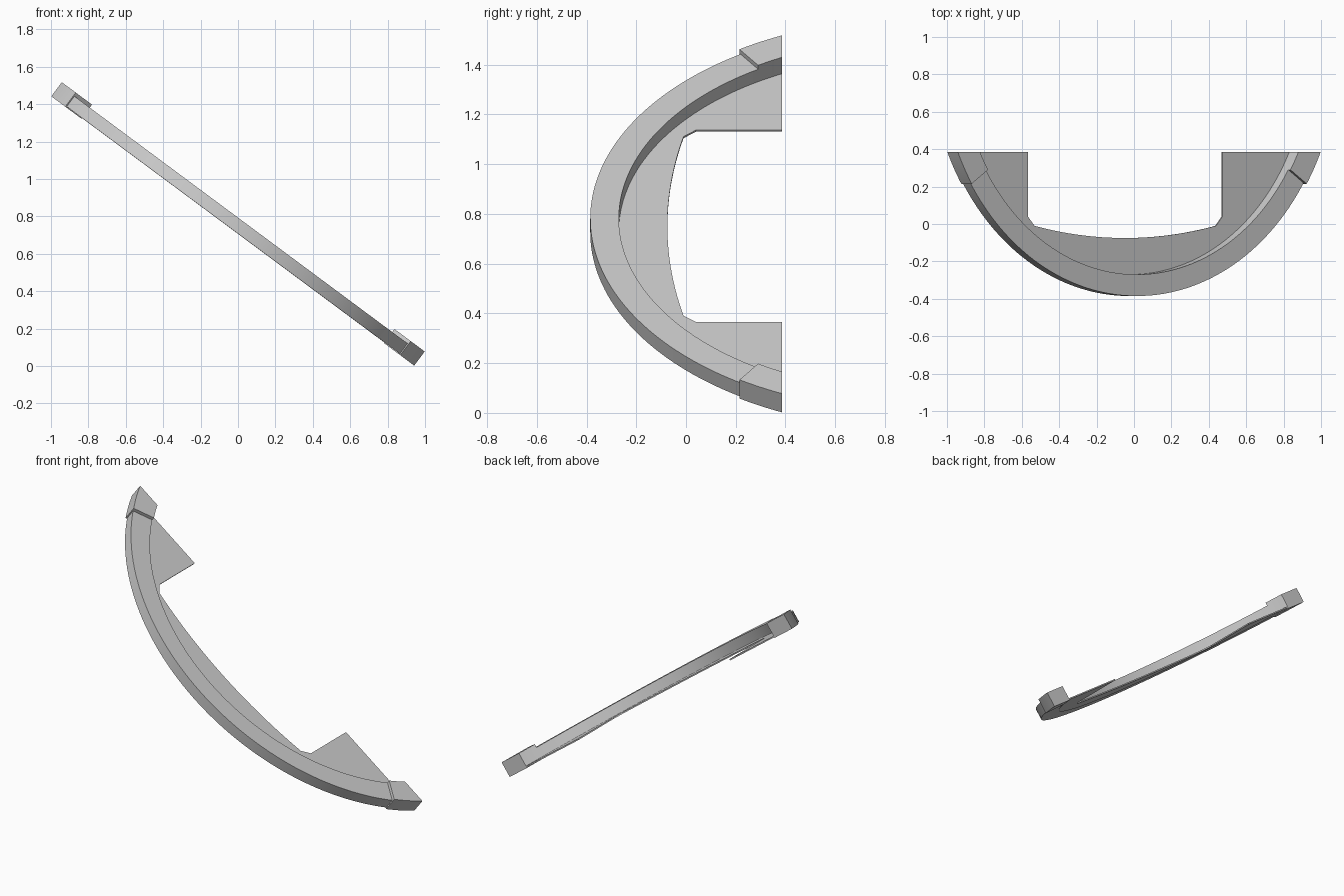
import bpy, bmesh, math
from mathutils import Matrix

if "Cube" in bpy.data.objects:
    bpy.data.objects.remove(bpy.data.objects["Cube"])

TILT = math.atan(0.742)
PLACE = Matrix.Translation((0, 0, 0.76)) @ Matrix.Rotation(TILT, 4, 'Y')
END = 0.385


def arc(r, cy, y0, y1, n):
    """Points on a circle centred at (0, cy), right-hand side, from height y0 to y1."""
    a, b = (math.acos((cy - y) / r) for y in (y0, y1))
    return [(r * math.sin(a + (b - a) * i / n), cy - r * math.cos(a + (b - a) * i / n))
            for i in range(n + 1)]


def full_arc(r, cy, y, n):
    """Symmetric arc from left to right, ending at height y."""
    half = arc(r, cy, cy - r, y, n)
    return [(-x, v) for x, v in reversed(half[1:])] + half


def slab(name, outline, low, high):
    """Extrude a flat outline and lay it in the tilted plane."""
    bm = bmesh.new()
    face = bm.faces.new([bm.verts.new((x, y, low)) for x, y in outline])
    top = bmesh.ops.extrude_face_region(bm, geom=[face])['geom']
    bmesh.ops.translate(bm, vec=(0, 0, high - low),
                        verts=[g for g in top if isinstance(g, bmesh.types.BMVert)])
    bmesh.ops.recalc_face_normals(bm, faces=bm.faces)
    mesh = bpy.data.meshes.new(name)
    bm.to_mesh(mesh)
    bm.free()
    ob = bpy.data.objects.new(name, mesh)
    ob.matrix_world = PLACE
    bpy.context.collection.objects.link(ob)
    bpy.ops.object.select_all(action='DESELECT')
    ob.select_set(True)
    bpy.context.view_layer.objects.active = ob
    bpy.ops.object.shade_smooth_by_angle(angle=math.radians(30))
    return ob


# curved rim, its ends buried in the end blocks
slab("rim", full_arc(1.32, 0.935, 0.32, 40) + full_arc(1.185, 0.915, 0.32, 40)[::-1],
     -0.042, 0.027)

# thin inner plate with an off-centre chamfered cutout and a shallow curved edge
mid, half, sag = -0.032, 0.604, 0.065
radius = (half ** 2 + sag ** 2) / (2 * sag)
edge = [(x + mid, y) for x, y in full_arc(radius, radius - 0.075, -0.01, 16)]
cutout = [(-0.68, END), (-0.68, 0.04)] + edge + [(0.615, 0.04), (0.615, END)]
slab("inner_plate", full_arc(1.187, 0.915, END, 40) + cutout[::-1], -0.043, -0.035)

# thicker end blocks with slanted inner faces
block = arc(1.3273, 0.935, 0.215, END, 8) + arc(1.185, 0.915, 0.29, END, 6)[::-1]
for side, sign in (("right", 1), ("left", -1)):
    slab("end_block_" + side, [(sign * x, y) for x, y in block], -0.047, 0.047)
